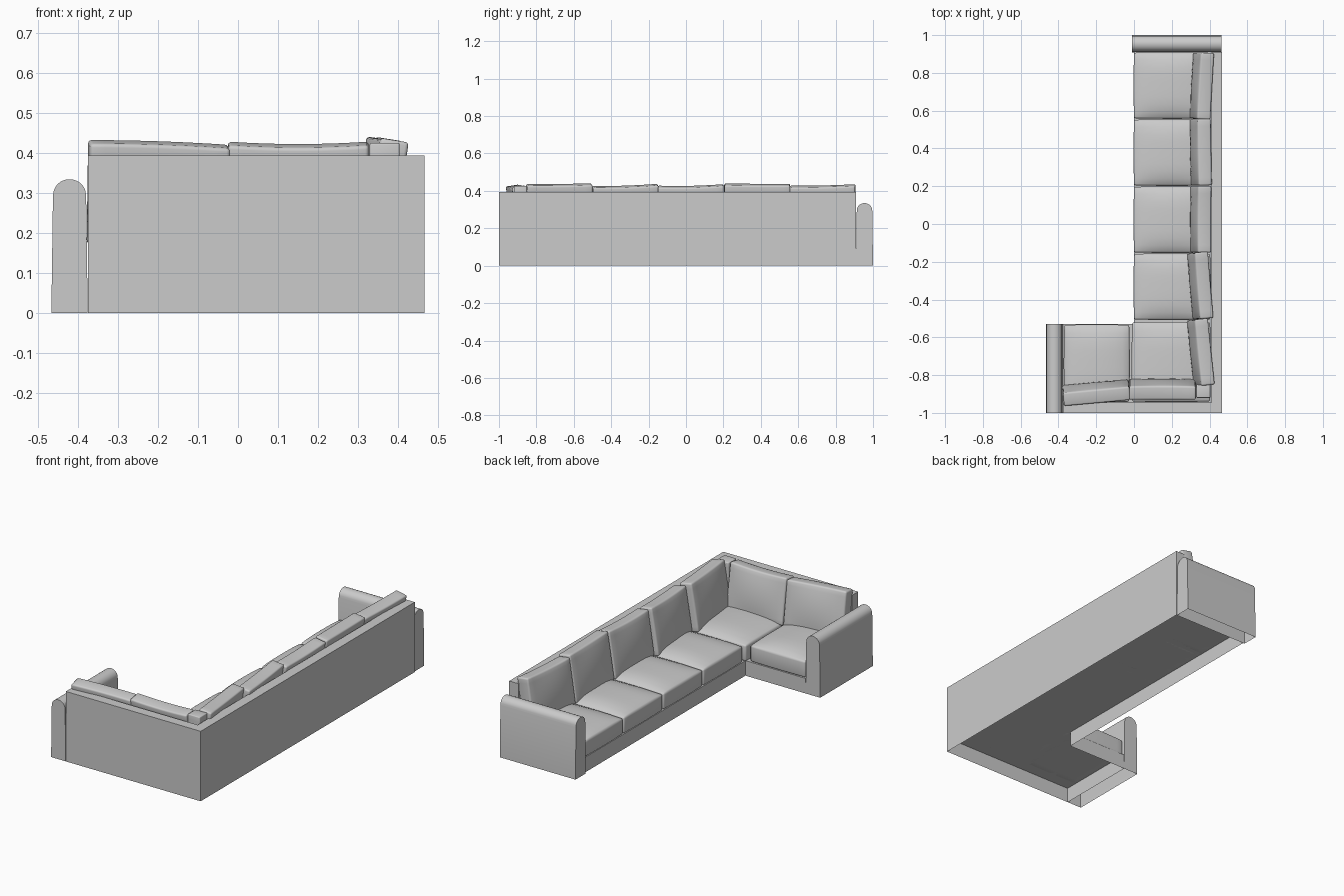
import bpy, bmesh, math
from mathutils import Matrix, Vector

if "Cube" in bpy.data.objects:
    bpy.data.objects.remove(bpy.data.objects["Cube"])


def finish(bm, name, matrix=None, angle=35):
    if matrix:
        bm.transform(matrix)
    bmesh.ops.recalc_face_normals(bm, faces=bm.faces[:])
    me = bpy.data.meshes.new(name)
    bm.to_mesh(me)
    bm.free()
    ob = bpy.data.objects.new(name, me)
    bpy.context.collection.objects.link(ob)
    bpy.ops.object.select_all(action='DESELECT')
    ob.select_set(True)
    bpy.context.view_layer.objects.active = ob
    bpy.ops.object.shade_smooth_by_angle(angle=math.radians(angle))
    return ob


def soft_box(name, size, matrix, shape, radius=0.009, cuts=9):
    """Box standing on z=0, rounded, cut across its long axes, then shaped."""
    bm = bmesh.new()
    bmesh.ops.create_cube(bm, size=1)
    bm.transform(Matrix.Translation((0, 0, size[2] / 2)) @ Matrix.Diagonal((*size, 1)))
    bmesh.ops.bevel(bm, geom=bm.edges[:], offset=radius, segments=3, profile=0.5, affect='EDGES')
    for ax in range(3):
        if size[ax] < 0.12:
            continue
        lo = 0 if ax == 2 else -size[ax] / 2
        for i in range(1, cuts):
            co, no = Vector((0, 0, 0)), Vector((0, 0, 0))
            co[ax], no[ax] = lo + size[ax] * i / cuts, 1
            bmesh.ops.bisect_plane(bm, geom=bm.verts[:] + bm.edges[:] + bm.faces[:],
                                   plane_co=co, plane_no=no)
    for v in bm.verts:
        shape(v.co, size)
    return finish(bm, name, matrix)


def seat_shape(c, s):
    u, v, t = 2 * c.x / s[0], 2 * c.y / s[1], c.z / s[2]
    c.z += t * 0.028 * max(0, 1 - u * u) ** 0.6 * max(0, 1 - v ** 4)
    c.x *= 1 - 0.02 * v * v
    c.y *= 1 - 0.015 * u * u


def back_shape(slope, sag):
    def shape(c, s):
        u, v, t = 2 * c.x / s[0], 2 * c.z / s[2] - 1, c.y / s[1] + 0.5
        c.y += t * 0.014 * max(0, 1 - u * u) * max(0, 1 - v * v)
        c.z += (v + 1) / 2 * (slope * u - sag * (1 - u * u))
    return shape


# Frame: open-bottomed L platform with a tall back on two sides
X0, X1, Y0, Y1 = -0.375, 0.467, -1.0, 0.91
XI, YI, XF, YF = 0.41, -0.945, 0.0, -0.53
H, P = 0.395, 0.085
seat_l = [(X0, YI), (XI, YI), (XI, Y1), (XF, Y1), (XF, YF), (X0, YF)]
back_l = [(X0, Y0), (X1, Y0), (X1, Y1), (XI, Y1), (XI, YI), (X0, YI)]
bm = bmesh.new()


def face(pts):
    bm.faces.new([bm.verts.new(p) for p in pts])


def wall(a, b, z0, z1):
    face([(*a, z0), (*b, z0), (*b, z1), (*a, z1)])


face([(*p, P) for p in seat_l])
face([(*p, P) for p in back_l])
face([(*p, H) for p in back_l])
for i in range(6):
    a, b = back_l[i], back_l[(i + 1) % 6]
    wall(a, b, P if i in (3, 4) else 0, H)
for i in range(2, 6):
    wall(seat_l[i], seat_l[(i + 1) % 6], 0, P)
bmesh.ops.remove_doubles(bm, verts=bm.verts[:], dist=1e-5)
finish(bm, "sofa_frame")


# Arms: round-topped profile (across, up) swept along the arm, open below
def arm(name, length, matrix):
    prof = [(-0.0455, 0), (-0.0415, 0.294)]
    prof += [(-0.041 * math.cos(math.pi * i / 16), 0.296 + 0.039 * math.sin(math.pi * i / 16))
             for i in range(17)]
    prof += [(0.0415, 0.294), (0.0455, 0)]
    bm = bmesh.new()
    ends = [[bm.verts.new((x, y, z)) for x, z in prof] for y in (0, length)]
    for e in ends:
        bm.faces.new(e)
    for i in range(len(prof) - 1):
        bm.faces.new((ends[0][i], ends[0][i + 1], ends[1][i + 1], ends[1][i]))
    finish(bm, name, matrix)


def place(x, y, z, yaw=0, lean=0):
    return (Matrix.Translation((x, y, z)) @ Matrix.Rotation(math.radians(yaw), 4, 'Z')
            @ Matrix.Rotation(math.radians(lean), 4, 'X'))


arm("left_arm", 0.47, place(-0.4215, -1.0, 0))
arm("rear_arm", 0.472, place(0.462, 0.9545, 0, 90))

# Seat cushions: four along the long run, one in the corner, one on the short run
for i in range(4):
    soft_box(f"seat_cushion_{i + 1}", (0.41, 0.352, 0.09),
             place(0.202, 0.733 - 0.355 * i, P), seat_shape)
soft_box("corner_seat_cushion", (0.42, 0.425, 0.09), place(0.197, -0.73, P), seat_shape)
soft_box("short_seat_cushion", (0.35, 0.412, 0.09), place(-0.197, -0.738, P), seat_shape)

# Back cushions: x, y, yaw, top slope, centre sag, height
backs = [(0.339, 0.732, 87, 0.004, 0.003, 0.261),
         (0.333, 0.380, 91, -0.001, 0.001, 0.268),
         (0.334, 0.025, 90, 0.004, 0.005, 0.261),
         (0.331, -0.328, 95, 0.006, 0.004, 0.261),
         (0.333, -0.682, 96, 0.002, 0.002, 0.268),
         (0.151, -0.855, 0, 0.000, 0.006, 0.258),
         (-0.201, -0.873, 5, -0.006, -0.003, 0.256)]
for i, (x, y, yaw, slope, sag, h) in enumerate(backs):
    soft_box(f"back_cushion_{i + 1}", (0.352, 0.072, h), place(x, y, 0.17, yaw, 9),
             back_shape(slope, sag))

# Small filler cushion in the corner
soft_box("corner_filler", (0.075, 0.07, 0.256), place(0.367, -0.885, 0.17),
         lambda c, s: None, radius=0.005)
